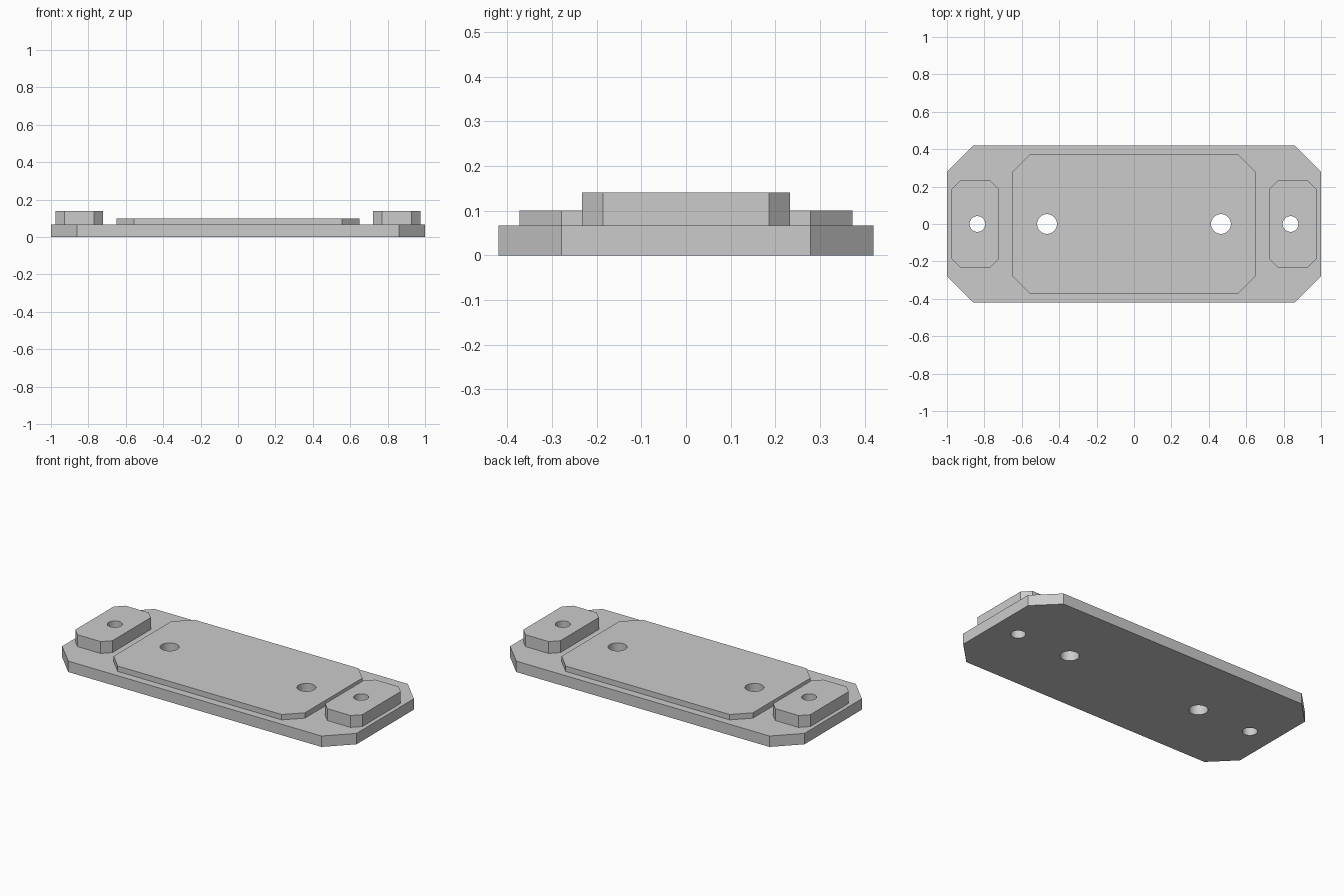
import bpy
import bmesh
from math import pi

cube = bpy.data.objects.get("Cube")
if cube:
    bpy.data.objects.remove(cube, do_unlink=True)

grey = bpy.data.materials.new("light_grey")
grey.use_nodes = True
grey.diffuse_color = (0.6, 0.6, 0.6, 1)
grey.node_tree.nodes["Principled BSDF"].inputs["Base Color"].default_value = (0.6, 0.6, 0.6, 1)

BASE_TOP, PLATE_TOP, PAD_TOP = 0.067, 0.1, 0.14
CENTRE_HOLE = (0.465, 0.053)   # x offset, radius
PAD_HOLE = (0.837, 0.042)


def chamfered_slab(name, cx, hx, hy, c, z0, z1):
    """Rectangular slab with four cut corners."""
    outline = [(hx, hy - c), (hx - c, hy), (c - hx, hy), (-hx, hy - c),
               (-hx, c - hy), (c - hx, -hy), (hx - c, -hy), (hx, c - hy)]
    bm = bmesh.new()
    face = bm.faces.new([bm.verts.new((cx + x, y, z0)) for x, y in outline])
    top = bmesh.ops.extrude_face_region(bm, geom=[face])["geom"]
    bmesh.ops.translate(bm, vec=(0, 0, z1 - z0),
                        verts=[v for v in top if isinstance(v, bmesh.types.BMVert)])
    bmesh.ops.recalc_face_normals(bm, faces=bm.faces)
    mesh = bpy.data.meshes.new(name)
    bm.to_mesh(mesh)
    bm.free()
    mesh.materials.append(grey)
    obj = bpy.data.objects.new(name, mesh)
    bpy.context.collection.objects.link(obj)
    return obj


def drill(obj, x, radius):
    """Cut a vertical round hole right through a part."""
    bpy.ops.mesh.primitive_cylinder_add(vertices=48, radius=radius, depth=1, location=(x, 0, 0))
    cutter = bpy.context.object
    cutter.hide_render = True
    cutter.data.materials.append(grey)
    mod = obj.modifiers.new("hole", 'BOOLEAN')
    mod.operation = 'DIFFERENCE'
    mod.solver = 'EXACT'
    mod.object = cutter
    bpy.context.view_layer.objects.active = obj
    bpy.ops.object.modifier_apply(modifier=mod.name)
    bpy.data.objects.remove(cutter, do_unlink=True)


# Base and raised centre plate
base = chamfered_slab("base", 0, 1.0, 0.419, 0.14, 0, BASE_TOP)
plate = chamfered_slab("centre_plate", 0, 0.65, 0.372, 0.093, BASE_TOP, PLATE_TOP)
parts = [base, plate]

# End pads and holes, the same on both sides
for side, label in ((-1, "right"), (1, "left")):
    pad = chamfered_slab(label + "_pad", side * 0.849, 0.126, 0.233, 0.047, BASE_TOP, PAD_TOP)
    parts.append(pad)
    for part, (x, radius) in ((base, CENTRE_HOLE), (plate, CENTRE_HOLE),
                              (base, PAD_HOLE), (pad, PAD_HOLE)):
        drill(part, side * x, radius)

# Smooth hole walls, crisp edges
bpy.ops.object.select_all(action='DESELECT')
for part in parts:
    part.select_set(True)
bpy.context.view_layer.objects.active = base
bpy.ops.object.shade_smooth_by_angle(angle=pi / 6)
